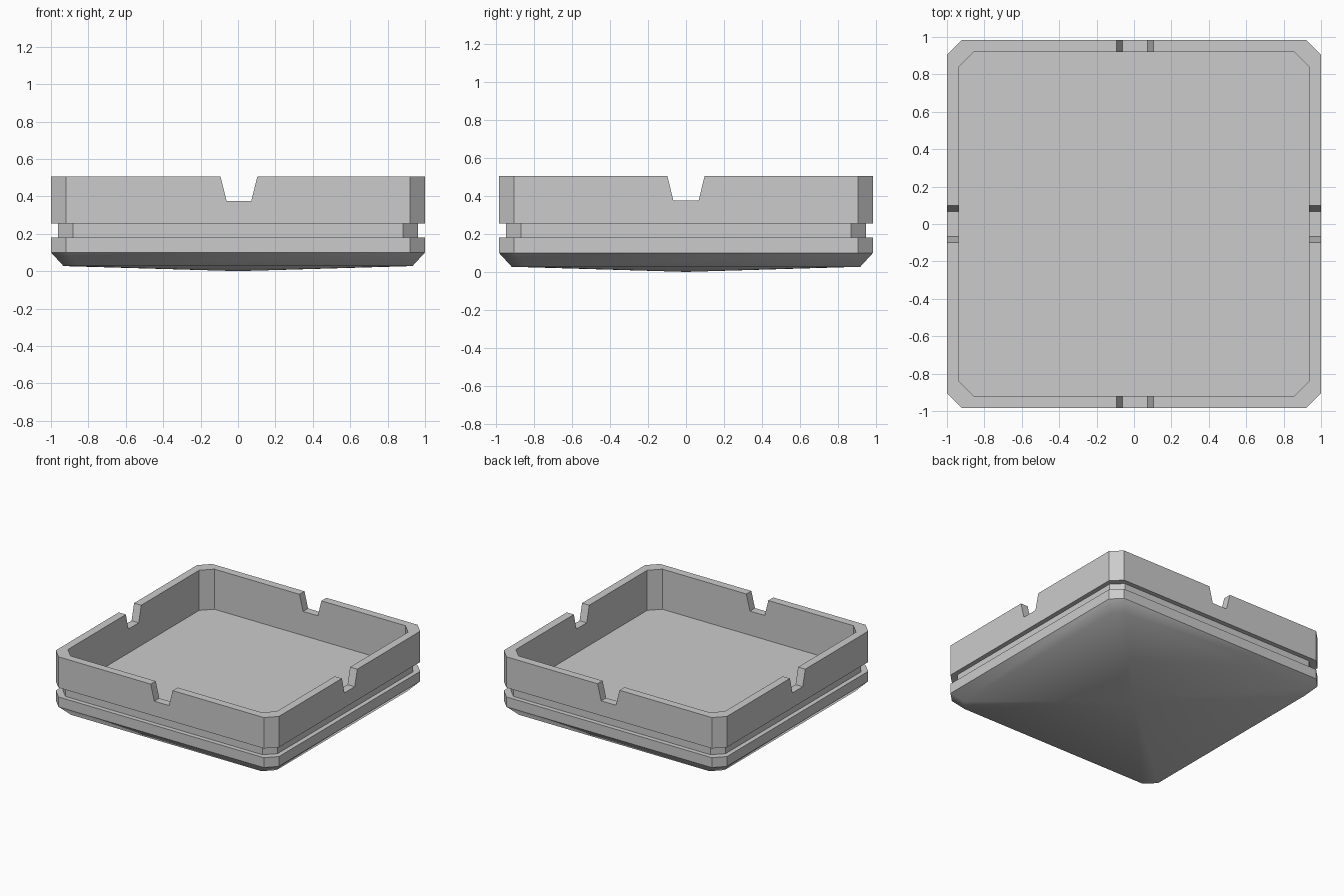
import bpy
import bmesh

cube = bpy.data.objects.get("Cube")
if cube:
    bpy.data.objects.remove(cube, do_unlink=True)

HALF_X, HALF_Y, CHAMFER = 1.0, 0.984, 0.08
RIM, FLOOR = 0.505, 0.18

grey = bpy.data.materials.new("plain grey")
grey.use_nodes = True
colour = (0.6, 0.6, 0.6, 1)
grey.diffuse_color = colour
grey.node_tree.nodes["Principled BSDF"].inputs["Base Color"].default_value = colour


def finish(name, bm):
    bmesh.ops.recalc_face_normals(bm, faces=bm.faces)
    mesh = bpy.data.meshes.new(name)
    bm.to_mesh(mesh)
    bm.free()
    mesh.materials.append(grey)
    obj = bpy.data.objects.new(name, mesh)
    bpy.context.collection.objects.link(obj)
    return obj


def ring(bm, inset, z):
    """Chamfered rectangle, drawn inwards from the outer wall."""
    x, y, c = HALF_X - inset, HALF_Y - inset, CHAMFER
    corners = [(x, y - c), (x - c, y), (c - x, y), (-x, y - c),
               (-x, c - y), (c - x, -y), (x - c, -y), (x, c - y)]
    return [bm.verts.new((px, py, z)) for px, py in corners]


# Tray: one section swept from the underside to the inner floor
bm = bmesh.new()
section = [(0.067, 0.027), (0, 0.1), (0, 0.18), (0.037, 0.18), (0.037, 0.255),
           (0, 0.255), (0, RIM), (0.064, RIM), (0.064, FLOOR)]
rings = [ring(bm, inset, z) for inset, z in section]
underside = []
for level, (low, high) in enumerate(zip(rings, rings[1:])):
    for i in range(8):
        j = (i + 1) % 8
        face = bm.faces.new((low[i], low[j], high[j], high[i]))
        if level == 0:
            underside.append(face)
bm.faces.new(rings[-1])

# Shallow pointed belly, smooth into the lower bevel
apex = bm.verts.new((0, 0, 0))
for i in range(8):
    underside.append(bm.faces.new((apex, rings[0][(i + 1) % 8], rings[0][i])))
for face in underside:
    face.smooth = True
for i in range(8):
    bm.edges.get((rings[1][i], rings[1][(i + 1) % 8])).smooth = False
tray = finish("tray", bm)


# Tapered slots through the middle of each wall
def slot_cutter(name, along_x):
    bm = bmesh.new()
    profile = [(-0.066, 0.375), (0.066, 0.375), (0.122, 0.6), (-0.122, 0.6)]
    ends = []
    for d in (-1.2, 1.2):
        ends.append([bm.verts.new((d, w, z) if along_x else (w + 0.005, d, z))
                     for w, z in profile])
    for end in ends:
        bm.faces.new(end)
    for i in range(4):
        j = (i + 1) % 4
        bm.faces.new((ends[0][i], ends[0][j], ends[1][j], ends[1][i]))
    cutter = finish(name, bm)
    cutter.hide_render = True
    cutter.hide_set(True)
    cut = tray.modifiers.new(name, 'BOOLEAN')
    cut.operation = 'DIFFERENCE'
    cut.solver = 'EXACT'
    cut.object = cutter


slot_cutter("side_slot_cutter", True)
slot_cutter("front_back_slot_cutter", False)

# Apply the cuts and drop the cutters
bpy.context.view_layer.objects.active = tray
for modifier in list(tray.modifiers):
    cutter = modifier.object
    bpy.ops.object.modifier_apply(modifier=modifier.name)
    bpy.data.objects.remove(cutter, do_unlink=True)
